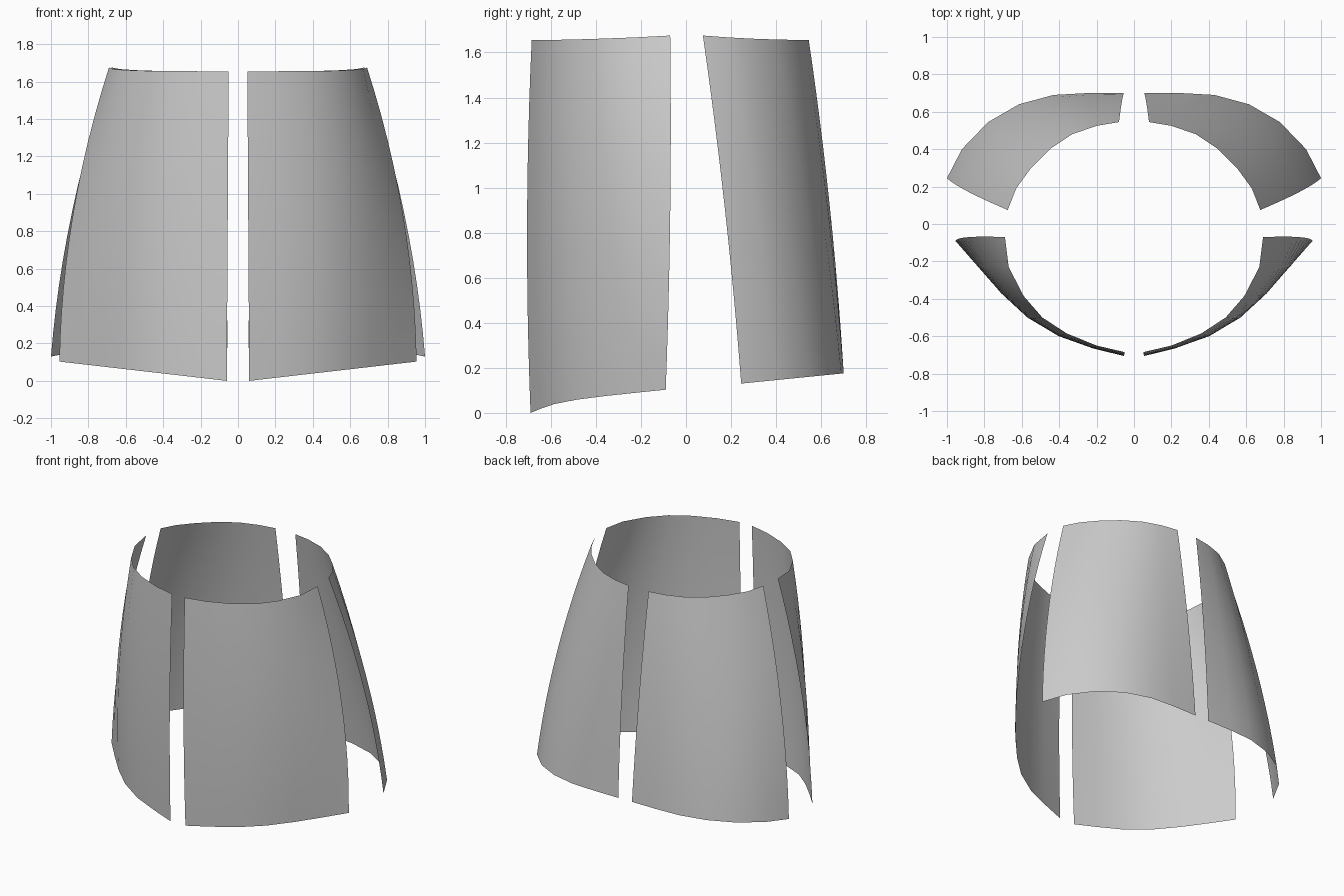
import bpy

cube = bpy.data.objects.get("Cube")
if cube:
    bpy.data.objects.remove(cube, do_unlink=True)

ROWS = 12

grey = bpy.data.materials.new("plain grey")
grey.use_nodes = True
colour = (0.6, 0.6, 0.6, 1)
grey.diffuse_color = colour
grey.node_tree.nodes["Principled BSDF"].inputs["Base Color"].default_value = colour


def panel(name, side, bottom, top, hem, side_bulge, middle_bulge, edge_bulge):
    """Curved sheet between a hem outline and a waist outline, bowed outward."""
    last = len(bottom) - 1
    verts, faces = [], []
    for row in range(ROWS + 1):
        t = row / ROWS
        bow = 4 * t * (1 - t)
        for i, ((bx, by), (tx, ty)) in enumerate(zip(bottom, top)):
            s = i / last
            x = bx + (tx - bx) * t + bow * side_bulge * s
            y = by + (ty - by) * t + bow * (middle_bulge + (edge_bulge - middle_bulge) * s * s)
            low, high = hem(bx, by), 1.655 + 0.02 * s ** 3
            verts.append((side * x, y, low + (high - low) * t))
    across = last + 1
    outward = side * (1 if bottom[0][1] < 0 else -1)
    for row in range(ROWS):
        for i in range(last):
            a = row * across + i
            quad = (a, a + 1, a + 1 + across, a + across)
            faces.append(quad if outward > 0 else quad[::-1])
    mesh = bpy.data.meshes.new(name)
    mesh.from_pydata(verts, [], faces)
    mesh.materials.append(grey)
    mesh.shade_smooth()
    obj = bpy.data.objects.new(name, mesh)
    bpy.context.collection.objects.link(obj)


# Outlines run from the centre opening to the side opening
front_hem = [(0.06, -0.69), (0.22, -0.645), (0.4, -0.585), (0.57, -0.485),
             (0.71, -0.36), (0.84, -0.22), (0.955, -0.09)]
front_waist = [(0.05, -0.685), (0.2, -0.65), (0.36, -0.585), (0.49, -0.5),
               (0.59, -0.385), (0.67, -0.23), (0.69, -0.07)]
back_hem = [(0.055, 0.7), (0.25, 0.7), (0.43, 0.69), (0.615, 0.64),
            (0.78, 0.545), (0.92, 0.4), (1, 0.245)]
back_waist = [(0.08, 0.545), (0.2, 0.525), (0.33, 0.48), (0.45, 0.4),
              (0.55, 0.3), (0.63, 0.19), (0.675, 0.075)]

# Four panels, mirrored left and right
for label, side in (("left", 1), ("right", -1)):
    panel("front_panel_" + label, side, front_hem, front_waist,
          lambda x, y: 0.115 * (x - 0.06), 0.06, -0.018, 0.01)
    panel("back_panel_" + label, side, back_hem, back_waist,
          lambda x, y: 0.13 + 0.1 * (y - 0.245), 0.05, 0.016, 0.013)
